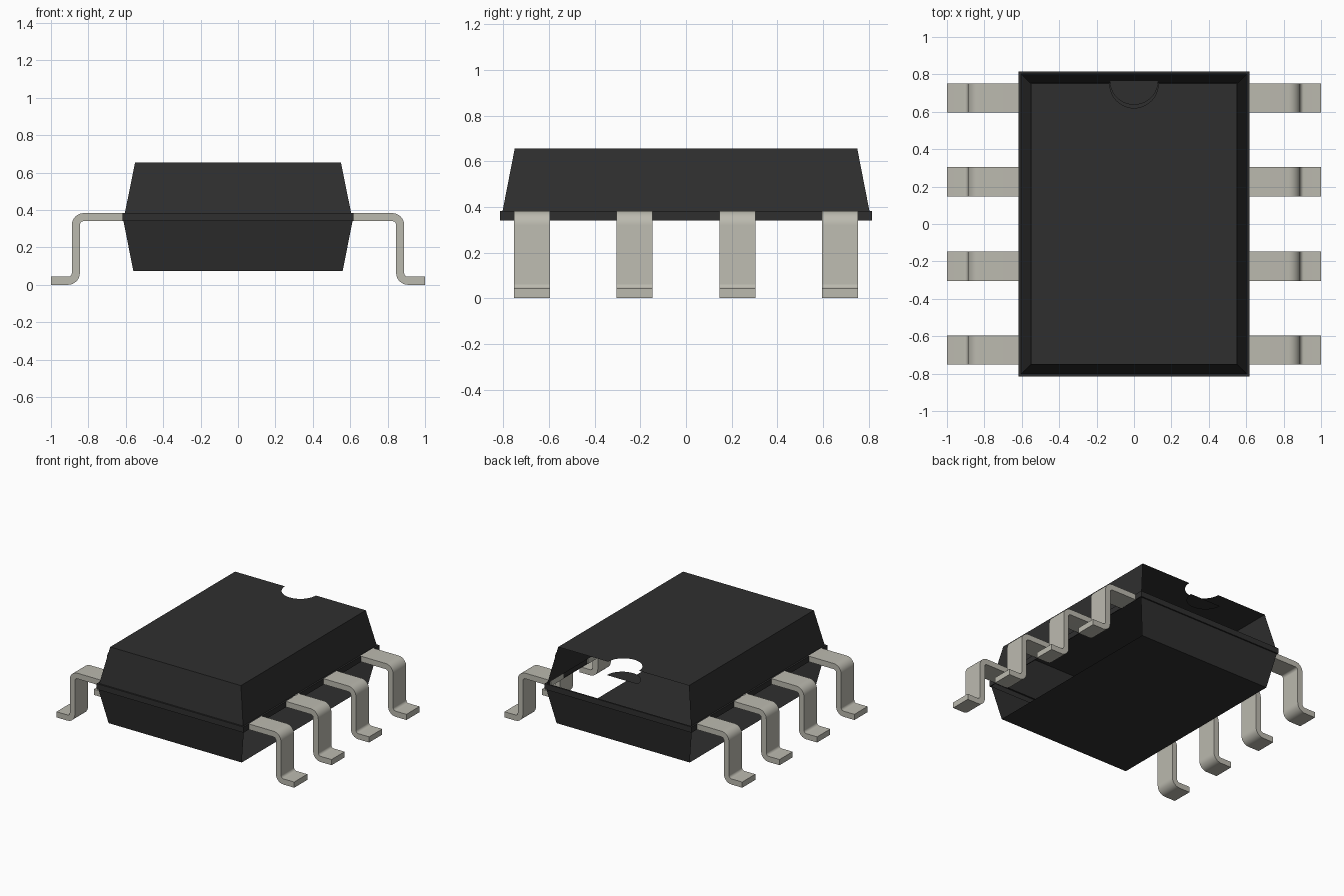
import bpy, bmesh, math
from mathutils import Vector

cube = bpy.data.objects.get("Cube")
if cube:
    bpy.data.objects.remove(cube, do_unlink=True)


def material(name, rgb):
    m = bpy.data.materials.new(name)
    m.diffuse_color = (*rgb, 1)
    m.use_nodes = True
    bsdf = m.node_tree.nodes["Principled BSDF"]
    bsdf.inputs["Base Color"].default_value = (*rgb, 1)
    bsdf.inputs["Roughness"].default_value = 0.6
    return m


BLACK = material("black_plastic", (0.028, 0.028, 0.028))
METAL = material("pin_metal", (0.5, 0.49, 0.43))


def finish(bm, name, mat):
    mesh = bpy.data.meshes.new(name)
    bm.to_mesh(mesh)
    bm.free()
    mesh.materials.append(mat)
    ob = bpy.data.objects.new(name, mesh)
    bpy.context.collection.objects.link(ob)
    return ob


def ring(x, y, z):
    """Rectangle corners, counter-clockwise from front -x; side i runs front, +x, back, -x."""
    return [(-x, -y, z), (x, -y, z), (x, y, z), (-x, y, z)]


def shell(name, rings, sides):
    """Join stacked rectangles with open quads on the chosen sides."""
    bm = bmesh.new()
    loops = [[bm.verts.new(p) for p in r] for r in rings]
    for a, b in zip(loops, loops[1:]):
        for i in sides:
            j = (i + 1) % 4
            bm.faces.new((a[i], a[j], b[j], b[i]))
    return finish(bm, name, BLACK)


def plate(name, points, z, flip=False):
    bm = bmesh.new()
    f = bm.faces.new([bm.verts.new((x, y, z)) for x, y in points])
    if flip:
        f.normal_flip()
    return finish(bm, name, BLACK)


# Case walls: the upper half is open at the back, the lower half along both pin sides
TOP, BOTTOM, HI, LO = 0.655, 0.075, 0.383, 0.34
shell("upper_walls", [ring(0.605, 0.803, HI), ring(0.55, 0.75, TOP)], (0, 1, 3))
shell("lower_walls", [ring(0.56, 0.755, BOTTOM), ring(0.612, 0.805, LO)], (0, 2))
shell("parting_rim", [ring(0.612, 0.805, LO), ring(0.618, 0.815, LO),
                      ring(0.618, 0.815, HI), ring(0.605, 0.803, HI)], range(4))
plate("case_bottom", [p[:2] for p in ring(0.56, 0.755, 0)], BOTTOM, flip=True)


# Lid with a half-round orientation notch cut into its back edge
def arc(radius, cy, steps=20):
    return [(radius * math.cos(math.pi * k / steps), cy - radius * math.sin(math.pi * k / steps))
            for k in range(steps + 1)]


plate("case_top", [(-0.55, -0.75), (0.55, -0.75), (0.55, 0.75)]
      + arc(0.13, 0.75) + [(-0.55, 0.75)], TOP)
plate("notch_floor", arc(0.13, 0.767), 0.56, flip=True)


# Gull-wing pins: a rounded centre line thickened both ways, then extruded sideways
THICK, WIDTH, BEND = 0.043, 0.157, 0.042


def pin_profile(steps=8):
    t = THICK / 2
    path = [((0.61, HI - t), (0, 1))]
    top_c = Vector((0.867 - BEND, HI - t - BEND))
    foot_c = Vector((0.867 + BEND, t + BEND))
    for k in range(steps + 1):
        a = math.pi / 2 * (1 - k / steps)
        n = Vector((math.cos(a), math.sin(a)))
        path.append((top_c + n * BEND, n))
    for k in range(steps + 1):
        a = math.pi + math.pi / 2 * k / steps
        n = -Vector((math.cos(a), math.sin(a)))
        path.append((foot_c - n * BEND, n))
    path.append(((1.0, t), (0, 1)))
    outer = [Vector(p) + Vector(n) * t for p, n in path]
    inner = [Vector(p) - Vector(n) * t for p, n in path]
    return outer, inner


def pin(name, side, y):
    outer, inner = pin_profile()
    bm = bmesh.new()
    rows = []
    for o, i in zip(outer, inner):
        rows.append([bm.verts.new((side * p.x, y + s * WIDTH / 2, p.y))
                     for p, s in ((o, -1), (o, 1), (i, 1), (i, -1))])
    for a, b in zip(rows, rows[1:]):
        for k in range(4):
            j = (k + 1) % 4
            bm.faces.new((a[k], a[j], b[j], b[k]))
    bm.faces.new(rows[0])
    bm.faces.new(rows[-1])
    bmesh.ops.recalc_face_normals(bm, faces=bm.faces[:])
    ob = finish(bm, name, METAL)
    bpy.ops.object.select_all(action="DESELECT")
    ob.select_set(True)
    bpy.context.view_layer.objects.active = ob
    bpy.ops.object.shade_smooth_by_angle(angle=math.radians(35))


for side, label in ((1, "left"), (-1, "right")):
    for n, y in enumerate((-0.674, -0.226, 0.226, 0.674), 1):
        pin(f"{label}_pin_{n}", side, y)
